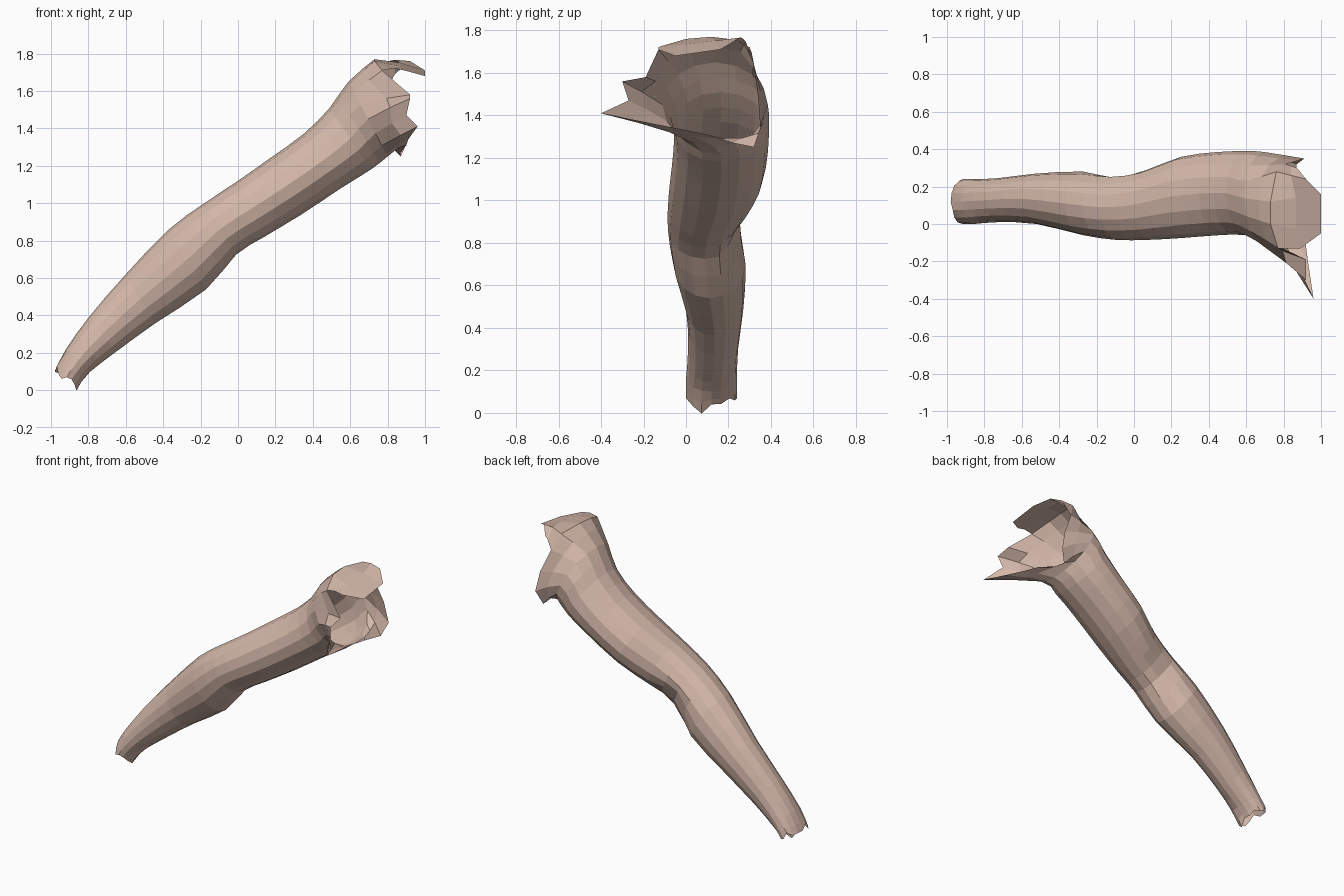
import bpy, bmesh, math
from mathutils import Vector

cube = bpy.data.objects.get("Cube")
if cube:
    bpy.data.objects.remove(cube, do_unlink=True)

skin = bpy.data.materials.new("pale skin")
skin.use_nodes = True
colour = (0.66, 0.48, 0.40, 1)
skin.diffuse_color = colour
skin.node_tree.nodes["Principled BSDF"].inputs["Base Color"].default_value = colour
SIDES = 16

# Arm sections: upper edge x z, lower edge x z, front y, back y
sections = [
    (-.98, .10, -.85, .04, .00, .24), (-.92, .22, -.79, .10, .00, .24),
    (-.79, .40, -.66, .20, .01, .245), (-.60, .62, -.44, .36, .00, .27),
    (-.37, .86, -.17, .54, -.06, .28), (-.18, 1.0, -.01, .725, -.085, .265),
    (.00, 1.12, .14, .82, -.085, .29), (.17, 1.24, .34, .94, -.075, .36),
    (.35, 1.37, .55, 1.08, -.06, .385), (.49, 1.51, .71, 1.18, -.06, .39),
    (.59, 1.65, .80, 1.25, -.11, .385)]

# Torn shoulder opening, from the top round the front, bottom and back
rim = [(.73, .12, 1.77), (.73, .0, 1.76), (.77, -.13, 1.71), (.92, -.19, 1.58),
       (.92, -.30, 1.56), (.90, -.27, 1.47), (.96, -.40, 1.41), (.93, -.2, 1.37),
       (.91, -.05, 1.34), (.90, .1, 1.31), (.87, .22, 1.27), (.87, .32, 1.25),
       (.91, .35, 1.34), (.88, .34, 1.48), (.81, .32, 1.64), (.76, .28, 1.75)]


def ring(s):
    upper, lower = Vector((s[0], 0, s[1])), Vector((s[2], 0, s[3]))
    mid, half = (upper + lower) / 2, (upper - lower) / 2
    pts = []
    for i in range(SIDES):
        t = math.tau * i / SIDES
        p = mid + half * math.cos(t)
        p.y = (s[4] + s[5]) / 2 - math.sin(t) * (s[5] - s[4]) / 2
        pts.append(p)
    return pts


def midway(a, b, c, d):
    return (9 * (b + c) - a - d) / 16


def build(name, rows, closed):
    bm = bmesh.new()
    grid = [[bm.verts.new(p) for p in row] for row in rows]
    n = len(rows[0])
    for a, b in zip(grid, grid[1:]):
        for i in range(n if closed else n - 1):
            j = (i + 1) % n
            bm.faces.new((a[i], a[j], b[j], b[i]))
    bmesh.ops.recalc_face_normals(bm, faces=bm.faces)
    mesh = bpy.data.meshes.new(name)
    bm.to_mesh(mesh)
    bm.free()
    mesh.materials.append(skin)
    obj = bpy.data.objects.new(name, mesh)
    bpy.context.collection.objects.link(obj)
    return obj


# Rounded arm with an extra section between each pair
rings = [ring(s) for s in sections] + [[Vector(p) for p in rim]]
# Elbow fold on the lower back
for i, depth in ((10, .03), (11, .05), (12, .03)):
    rings[5][i] += Vector((-.4, -.6, .5)) * depth
# Ragged wrist edge
for i, drop in ((1, .03), (3, -.02), (6, -.02), (7, -.045), (10, .02), (13, .03)):
    rings[0][i] += Vector((.2, 0, 1)) * drop

rows = []
last = len(rings) - 1
for k in range(last):
    rows.append(rings[k])
    near = [rings[max(0, min(last, k + o))] for o in (-1, 0, 1, 2)]
    rows.append([midway(*pts) for pts in zip(*near)])
rows.append(rings[last])
build("arm", rows, True)

# Collar flap over the shoulder opening
inner = [(.81, .32, 1.64), (.76, .28, 1.75), (.73, .12, 1.77), (.73, .0, 1.76), (.77, -.13, 1.71)]
outer = [(.87, .30, 1.72), (.92, .24, 1.76), (1.0, .16, 1.71), (1.0, -.05, 1.68), (.89, -.13, 1.71)]
middle = [(Vector(a) + Vector(b)) / 2 + Vector((0, 0, .012)) for a, b in zip(inner, outer)]
build("shoulder_flap", [inner, middle, outer], False)
